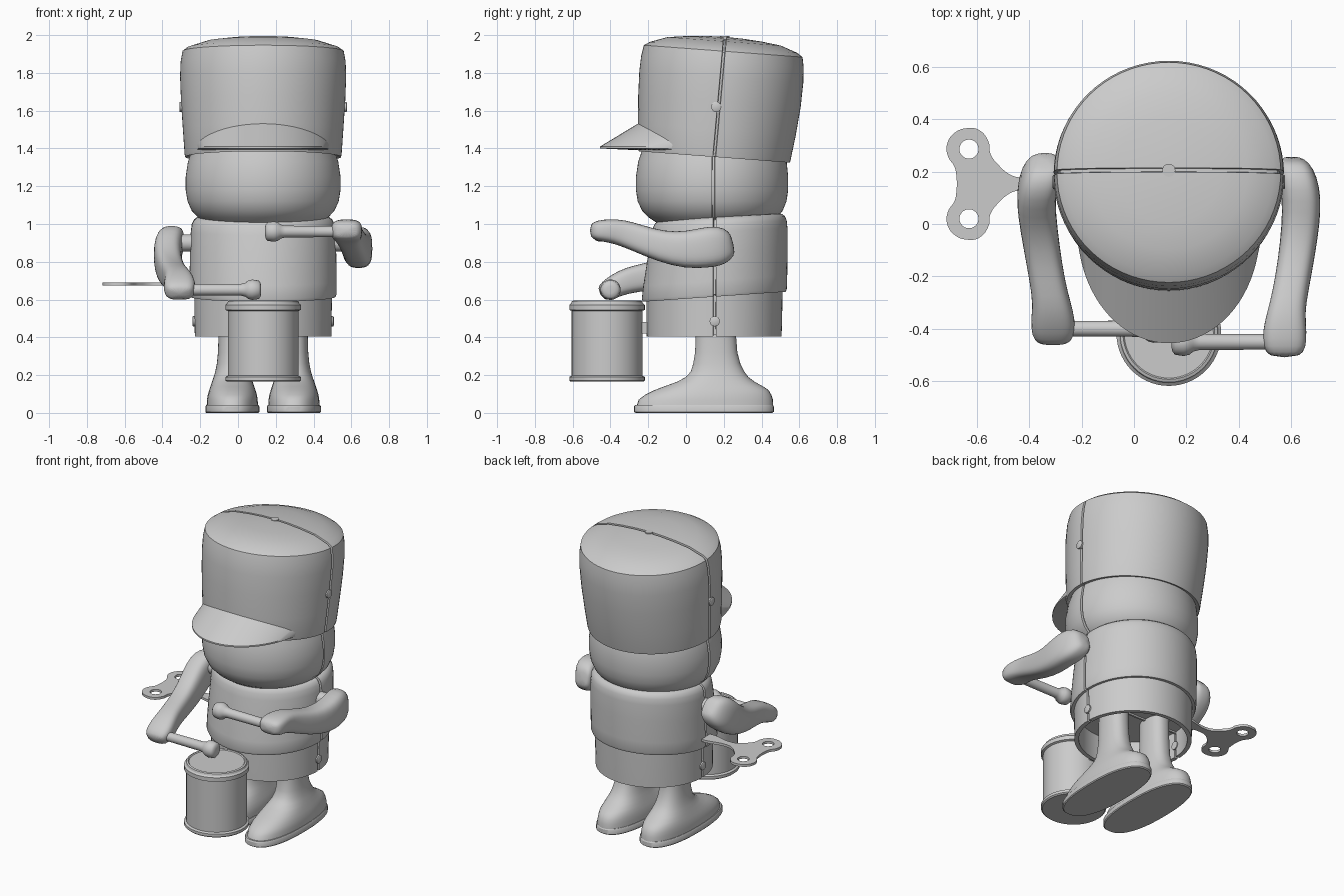
import bpy, bmesh, math
from mathutils import Vector, Matrix

if "Cube" in bpy.data.objects:
    bpy.data.objects.remove(bpy.data.objects["Cube"])

CX = 0.133  # x of the body axis
grey = bpy.data.materials.new("plain grey")
grey.use_nodes = True
grey.diffuse_color = (0.6, 0.6, 0.6, 1)
grey.node_tree.nodes["Principled BSDF"].inputs["Base Color"].default_value = (0.6, 0.6, 0.6, 1)


def finish(name, bm, angle=32, subsurf=0):
    bmesh.ops.recalc_face_normals(bm, faces=bm.faces[:])
    me = bpy.data.meshes.new(name)
    bm.to_mesh(me)
    bm.free()
    me.materials.append(grey)
    me.shade_smooth()
    me.set_sharp_from_angle(angle=math.radians(angle))
    ob = bpy.data.objects.new(name, me)
    bpy.context.scene.collection.objects.link(ob)
    if subsurf:
        mod = ob.modifiers.new("smooth", "SUBSURF")
        mod.levels = mod.render_levels = subsurf
    return ob


def loft(rings):
    """Skin a list of closed point rings and cap both ends."""
    bm = bmesh.new()
    rows = [[bm.verts.new(p) for p in r] for r in rings]
    n = len(rows[0])
    for a, b in zip(rows, rows[1:]):
        for i in range(n):
            j = (i + 1) % n
            bm.faces.new((a[i], a[j], b[j], b[i]))
    bm.faces.new(rows[0])
    bm.faces.new(rows[-1])
    return bm


def oval(i, n, power):
    a = 2 * math.pi * i / n
    c, s = math.cos(a), math.sin(a)
    return (math.copysign(abs(c) ** (2 / power), c), math.copysign(abs(s) ** (2 / power), s))


def stack(rows, cx=CX, n=72, power=2.0):
    """Rows are (z, centre y, x radius, y radius, slope of the ring towards the back)."""
    rings = []
    for z, cy, rx, ry, slope in rows:
        pts = [oval(i, n, power) for i in range(n)]
        rings.append([(cx + rx * u, cy + ry * v, z + slope * ry * v) for u, v in pts])
    return loft(rings)


def groove(bm, y, z, lean=0.0):
    """Sink a narrow seam around the shell between its front and back halves."""
    no = Vector((0, 1, -lean)).normalized()
    co = Vector((0, y, z))
    for off in (-0.008, -0.006, 0.006, 0.008):
        bmesh.ops.bisect_plane(bm, geom=bm.verts[:] + bm.edges[:] + bm.faces[:],
                               plane_co=co + no * off, plane_no=no)
    bm.normal_update()
    moves = [(v, v.normal.copy()) for v in bm.verts if abs((v.co - co).dot(no)) < 0.007]
    for v, nrm in moves:
        v.co -= nrm * 0.014
    return bm


def lathe_x(rows, y, z, n=32):
    """Rows are (x, radius)."""
    return loft([[(x, y + r * math.cos(2 * math.pi * i / n), z + r * math.sin(2 * math.pi * i / n))
                  for i in range(n)] for x, r in rows])


# Head, hat, coat and skirt
finish("head", groove(stack([
    (1.0, .145, .30, .29, 0), (1.035, .142, .345, .34, 0), (1.07, .14, .378, .372, 0),
    (1.12, .138, .4, .394, 0), (1.18, .138, .41, .403, 0), (1.25, .138, .41, .403, 0),
    (1.33, .14, .398, .393, 0), (1.40, .14, .375, .37, 0)]), .145, 1.2))
S = -.075
finish("hat", groove(stack([
    (1.36, .15, .395, .385, S), (1.355, .15, .413, .4, S), (1.37, .15, .416, .404, S),
    (1.50, .163, .425, .418, S), (1.65, .177, .435, .43, S), (1.78, .187, .44, .434, S),
    (1.86, .193, .437, .43, S), (1.915, .197, .427, .42, S), (1.935, .199, .40, .39, S),
    (1.967, .202, .30, .30, S), (1.98, .204, .2, .2, S), (1.988, .204, .1, .1, S),
    (1.99, .204, .03, .03, S)]), .15, 1.36, .09))
finish("coat", groove(stack([
    (.62, .15, .34, .335, .07), (.615, .15, .384, .378, .07), (.63, .15, .39, .384, .07),
    (.70, .155, .39, .381, .07), (.85, .168, .387, .37, .062), (.96, .177, .383, .36, .055),
    (1.0, .179, .378, .354, .055), (1.023, .18, .367, .343, .055), (1.036, .18, .35, .327, .055),
    (1.04, .18, .32, .30, .055)]), .152, .8))
finish("skirt", groove(stack([
    (.58, .149, .335, .33, 0), (.405, .149, .335, .33, 0), (.405, .149, .362, .357, 0),
    (.50, .15, .363, .359, 0), (.64, .151, .365, .36, 0)]), .152, .5))

# Clips on the seam
for z, y, r in ((1.62, .16, .438), (.485, .152, .368)):
    for side in (-1, 1):
        x = CX + side * r
        finish("seam_clip", lathe_x([(x - side * .04, .027), (x + side * .003, .027),
                                     (x + side * .006, .022)], y, z, 20))
finish("top_clip", stack([(1.96, .205, .025, .025, 0), (1.995, .205, .025, .025, 0)], n=20))

# Cap visor: cone-like sheet from the outer rim up to the hat
bm = bmesh.new()
rows = []
for i in range(41):
    t = math.radians(-90 + 4.5 * i)
    c, s = math.cos(t), math.sin(t)
    ox, oy = CX + .35 * s, -.455 * c ** .95 if c > 1e-6 else 0
    ix, iy = CX + .39 * math.sin(t * .9), .16 - .40 * math.cos(t * .9)
    pts = [(ox, oy, 1.41), (ix, iy, 1.41 + .13 * c), (ix, iy, 1.39), (ox, oy, 1.40)]
    rows.append([bm.verts.new(p) for p in pts])
for a, b in zip(rows, rows[1:]):
    for k in range(4):
        m = (k + 1) % 4
        bm.faces.new((a[k], a[m], b[m], b[k]))
bm.faces.new(rows[0])
bm.faces.new(rows[-1])
finish("visor", bm)

# Boots with soles
for side, name in ((-1, "right"), (1, "left")):
    x = CX + side * .163
    finish(name + "_sole", stack([
        (0, .095, .138, .362, 0), (.006, .095, .143, .37, 0), (.034, .095, .143, .37, 0),
        (.042, .095, .138, .365, 0)], x, 48, 2.4))
    finish(name + "_boot", stack([
        (.035, .1, .136, .362, 0), (.07, .105, .134, .355, 0), (.095, .117, .13, .335, 0),
        (.12, .135, .123, .303, 0), (.14, .146, .116, .262, 0), (.165, .158, .108, .205, 0),
        (.19, .165, .099, .165, 0), (.22, .167, .09, .141, 0), (.26, .163, .082, .125, 0),
        (.32, .16, .076, .112, 0), (.42, .158, .073, .106, 0), (.58, .158, .073, .102, 0)],
        x, 48, 2.3), 40)

# Drum and its bracket
finish("drum", stack([(z, -.418, r, r, 0) for z, r in (
    (.165, .18), (.165, .192), (.172, .2), (.19, .2), (.197, .187), (.54, .187), (.545, .2),
    (.572, .2), (.58, .19), (.592, .186), (.596, .175), (.59, .17))], n=56))
bm = bmesh.new()
bmesh.ops.create_cube(bm, size=1, matrix=Matrix.Translation((CX, -.215, .45)) @ Matrix.Diagonal((.06, .06, .06, 1)))
finish("drum_bracket", bm)

# Arms with drumsticks: rows are (x, y, z, half width in x, half thickness)
ARM = [(.60, .252, .89, .035, .04), (.61, .235, .885, .06, .075), (.625, .18, .885, .075, .108),
       (.64, .10, .875, .075, .108), (.637, .0, .862, .073, .1), (.62, -.13, .88, .07, .082),
       (.597, -.26, .927, .068, .073), (.58, -.34, .955, .073, .07), (.575, -.41, .965, .085, .062),
       (.575, -.47, .965, .083, .055), (.575, -.51, .965, .06, .035)]
STICK = [(.143, .02), (.147, .038), (.157, .049), (.19, .054), (.212, .049), (.226, .037),
         (.25, .031), (.60, .029)]
for name, turn in (("left", 0), ("right", 30)):
    place = Matrix.Translation((0, .15, .9)) @ Matrix.Rotation(math.radians(turn), 4, 'X') @ Matrix.Translation((0, -.15, -.9))
    if turn:
        place = Matrix.Translation((2 * CX, 0, 0)) @ Matrix.Diagonal((-1, 1, 1, 1)) @ place
    rings = []
    for k, (x, y, z, w, h) in enumerate(ARM):
        a, b = ARM[max(k - 1, 0)], ARM[min(k + 1, len(ARM) - 1)]
        t = Vector((0, b[1] - a[1], b[2] - a[2])).normalized()
        up = Vector((0, t.z, -t.y))
        rings.append([Vector((x + w * u, y, z)) + up * h * v
                      for u, v in (oval(i, 20, 3) for i in range(20))])
    parts = [("arm", loft(rings), 180, 1),
             ("shoulder_peg", lathe_x([(.46, .045), (.62, .045)], .15, .9), 32, 0),
             ("drumstick", lathe_x(STICK, -.45, .96), 40, 0)]
    for part, bm, angle, sub in parts:
        bmesh.ops.transform(bm, matrix=place, verts=bm.verts[:])
        finish(name + "_" + part, bm, angle, sub)

# Wind-up key: flat outline with two holes
HALF = [(-.22, .024), (-.43, .024), (-.47, .034), (-.515, .07), (-.548, .115), (-.555, .16),
        (-.59, .205), (-.635, .213), (-.685, .195), (-.714, .15), (-.71, .105), (-.685, .065),
        (-.678, .03)]
outline = [(x, .153 + y) for x, y in HALF] + [(x, .153 - y) for x, y in reversed(HALF)]
holes = [[(-.63 + .036 * math.cos(k * math.pi / 4), .153 + s * .133 + .036 * math.sin(k * math.pi / 4))
          for k in range(8)] for s in (-1, 1)]
cu = bpy.data.curves.new("key_outline", 'CURVE')
cu.dimensions, cu.fill_mode, cu.extrude, cu.resolution_u = '2D', 'BOTH', .008, 6
for loop in [outline] + holes:
    sp = cu.splines.new('BEZIER')
    sp.bezier_points.add(len(loop) - 1)
    sp.use_cyclic_u = True
    for bp, (x, y) in zip(sp.bezier_points, loop):
        bp.co = (x, y, 0)
        bp.handle_left_type = bp.handle_right_type = 'AUTO'
tmp = bpy.data.objects.new("key_outline", cu)
bpy.context.scene.collection.objects.link(tmp)
bpy.context.view_layer.update()
bm = bmesh.new()
bm.from_mesh(tmp.evaluated_get(bpy.context.evaluated_depsgraph_get()).to_mesh())
bpy.data.objects.remove(tmp)
bmesh.ops.remove_doubles(bm, verts=bm.verts[:], dist=1e-5)
bmesh.ops.translate(bm, vec=(0, 0, .682), verts=bm.verts[:])
finish("wind_up_key", bm)
